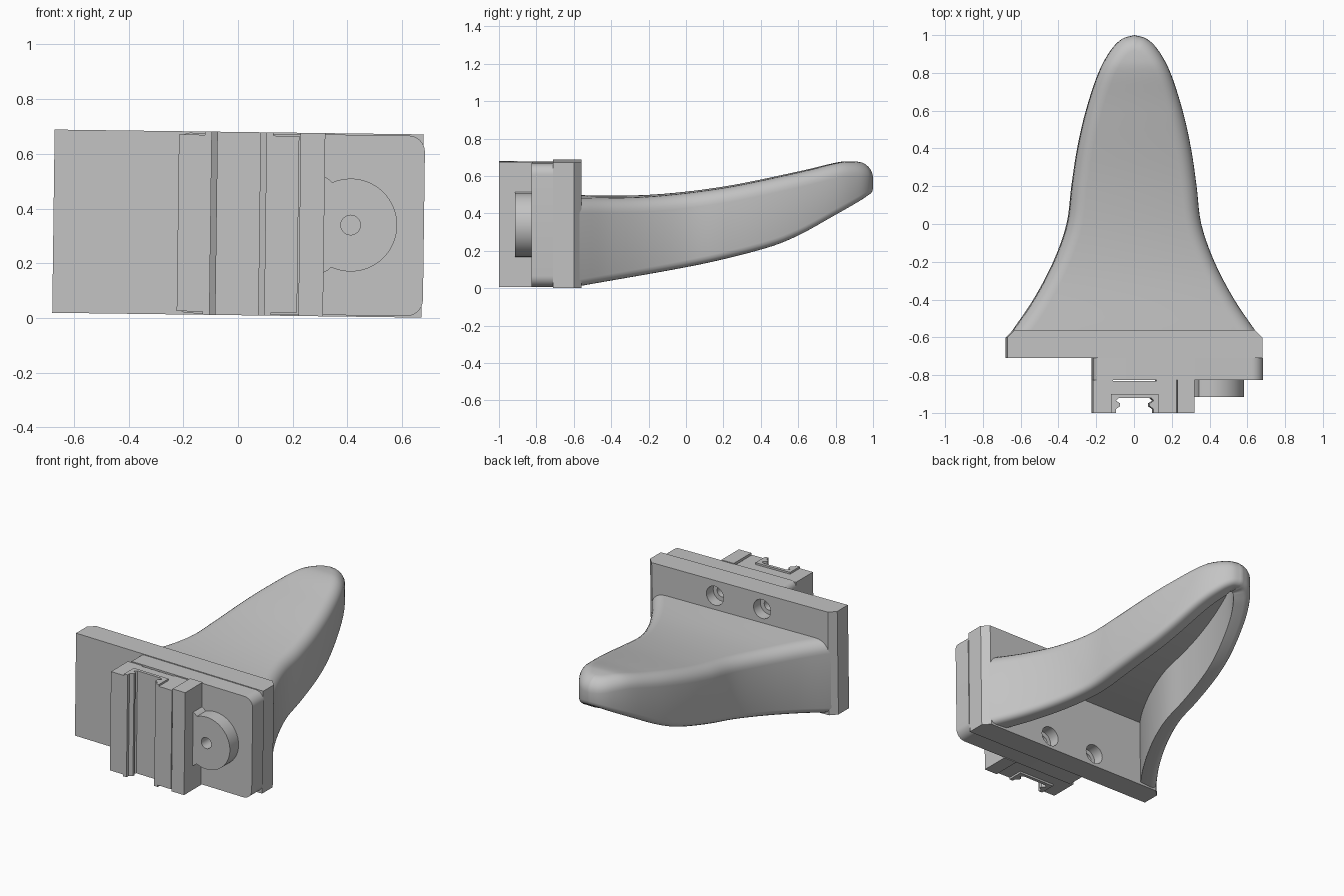
import bpy, bmesh, math
from mathutils import Matrix, Vector

if "Cube" in bpy.data.objects:
    bpy.data.objects.remove(bpy.data.objects["Cube"])

grey = bpy.data.materials.new("light_grey")
grey.use_nodes = True
colour = (0.55, 0.55, 0.55, 1)
grey.diffuse_color = colour
grey.node_tree.nodes["Principled BSDF"].inputs["Base Color"].default_value = colour

# The whole holder leans very slightly sideways
MID = 0.345
LEAN = (Matrix.Translation((0, 0, MID)) @ Matrix.Rotation(math.radians(0.75), 4, 'Y')
        @ Matrix.Translation((0, 0, -MID)))


def finish(name, bm, smooth=None):
    bmesh.ops.recalc_face_normals(bm, faces=bm.faces)
    bm.transform(LEAN)
    mesh = bpy.data.meshes.new(name)
    bm.to_mesh(mesh)
    bm.free()
    mesh.materials.append(grey)
    ob = bpy.data.objects.new(name, mesh)
    bpy.context.collection.objects.link(ob)
    if smooth:
        shade(ob, smooth)
    return ob


def activate(ob):
    bpy.ops.object.select_all(action='DESELECT')
    ob.select_set(True)
    bpy.context.view_layer.objects.active = ob


def shade(ob, degrees):
    activate(ob)
    bpy.ops.object.shade_smooth_by_angle(angle=math.radians(degrees))


def prism(name, outline, axis, low, high, smooth=None):
    """Extrude a flat outline along z (points are x, y) or y (points are x, z)."""
    bm = bmesh.new()
    place = (lambda p, h: (p[0], p[1], h)) if axis == 'z' else (lambda p, h: (p[0], h, p[1]))
    face = bm.faces.new([bm.verts.new(place(p, low)) for p in outline])
    new = bmesh.ops.extrude_face_region(bm, geom=[face])["geom"]
    shift = (0, 0, high - low) if axis == 'z' else (0, high - low, 0)
    bmesh.ops.translate(bm, vec=shift, verts=[v for v in new if isinstance(v, bmesh.types.BMVert)])
    return finish(name, bm, smooth)


def arc(cx, cy, r, start, end, steps):
    angles = [math.radians(start + (end - start) * i / steps) for i in range(steps + 1)]
    return [(cx + r * math.cos(a), cy + r * math.sin(a)) for a in angles]


def drill(ob, x, z, r, y0, y1):
    cutter = prism("cutter", arc(x, z, r, 0, 345, 23), 'y', y0, y1)
    cutter.hide_render = True
    mod = ob.modifiers.new("hole", 'BOOLEAN')
    mod.operation = 'DIFFERENCE'
    mod.solver = 'EXACT'
    mod.object = cutter
    activate(ob)
    bpy.ops.object.modifier_apply(modifier=mod.name)
    bpy.data.objects.remove(cutter)


def both_sides(half):
    return half + [(-x, y) for x, y in reversed(half)]


def spline(points, steps):
    """Smooth curve through the points."""
    p = [Vector(q) for q in points]
    p = [2 * p[0] - p[1]] + p + [2 * p[-1] - p[-2]]
    out = []
    for a, b, c, d in zip(p, p[1:], p[2:], p[3:]):
        for i in range(steps):
            t = i / steps
            out.append(b + (c - a) * t / 2 + (2 * a - 5 * b + 4 * c - d) * t * t / 2
                       + (3 * b - a - 3 * c + d) * t ** 3 / 2)
    return out + [p[-2]]


def height(curve, y):
    if y <= curve[0].x:
        return curve[0].y
    for a, b in zip(curve, curve[1:]):
        if y <= b.x:
            return a.y + (b.y - a.y) * (y - a.x) / (b.x - a.x)
    return curve[-1].y


# Back plate with chamfered ends and four counterbored screw holes
plate = prism("back_plate", both_sides([(0.675, -0.71), (0.675, -0.6), (0.635, -0.56)]),
              'z', 0.01, 0.68)
for x in (-0.16, 0.18):
    for z in (0.09, 0.58):
        drill(plate, x, z, 0.062, -0.63, -0.5)
        drill(plate, x, z, 0.034, -0.7, -0.5)
shade(plate, 30)

# Front slab with rounded corners
prism("front_slab", arc(-0.18, 0.055, 0.04, 180, 270, 8) + arc(0.62, 0.075, 0.06, -90, 0, 8)
      + arc(0.62, 0.615, 0.06, 0, 90, 8) + arc(-0.18, 0.635, 0.04, 90, 180, 8),
      'y', -0.825, -0.71, 30)

# Side wall, holder and slotted rail
prism("rail_wall", [(0.225, -1), (0.315, -1), (0.315, -0.82), (0.225, -0.82)], 'z', 0.01, 0.68)
prism("rail_holder", both_sides([(0.115, -0.832), (0.115, -0.825), (0.22, -0.825), (0.22, -1),
                                 (0.125, -1), (0.125, -0.9)]), 'z', 0.022, 0.668)
prism("slotted_rail", both_sides([(0.125, -0.9), (0.125, -1), (0.1, -1), (0.1, -0.98),
                                  (0.078, -0.965), (0.078, -0.95), (0.1, -0.935), (0.085, -0.92)]),
      'z', 0.01, 0.68)

# Round boss that flares into the wall, with a centre hole
boss = prism("round_boss", [(0.315, MID - 0.175), (0.33, MID - 0.167)]
             + arc(0.412, MID, 0.17, -114, 114, 40)
             + [(0.33, MID + 0.167), (0.315, MID + 0.175)], 'y', -0.915, -0.82)
drill(boss, 0.412, MID, 0.036, -1, -0.83)
shade(boss, 30)

# Hollow horn: plan outline plus top and bottom profiles
half = spline([(0.645, -0.57), (0.53, -0.4), (0.425, -0.2), (0.355, 0), (0.33, 0.2), (0.3, 0.4),
               (0.255, 0.6), (0.19, 0.8), (0.125, 0.92), (0.065, 0.98), (0, 1)], 5)
top = spline([(-0.6, 0.49), (-0.2, 0.495), (0.2, 0.54), (0.6, 0.622), (0.8, 0.67),
              (0.88, 0.678), (1, 0.67)], 8)
bottom = spline([(-0.57, 0.015), (0, 0.115), (0.4, 0.208), (0.6, 0.28), (0.8, 0.387),
                 (0.95, 0.468), (1, 0.495)], 8)
outline = half + [Vector((-p.x, p.y)) for p in reversed(half[:-1])]
count = len(outline)
normals = []
for i in range(count):
    t = outline[min(i + 1, count - 1)] - outline[max(i - 1, 0)]
    normals.append(Vector((-t.y, t.x)).normalized())

# Wall section, from the cavity roof round the rim to the top: inset, base curve, offset
WALL, RIM, ROUND = 0.1, 0.04, 0.08
section = [(WALL, top, -0.06), (WALL, bottom, 0)]
section += [(RIM - RIM * math.sin(a), bottom, RIM - RIM * math.cos(a))
            for a in [math.pi / 8 * k for k in range(5)]]
section += [(ROUND - ROUND * math.cos(a), top, ROUND * math.sin(a) - ROUND)
            for a in [math.pi / 12 * k for k in range(7)]]

bm = bmesh.new()
rings = []
for inset, curve, offset in section:
    ring = []
    for p, n in zip(outline, normals):
        q = p + n * inset
        # Keep each half of the wall on its own side near the tip
        q.x = max(q.x, 0) if p.x > 0 else min(q.x, 0)
        ring.append(bm.verts.new((q.x, q.y, height(curve, p.y if curve is bottom else q.y) + offset)))
    rings.append(ring)
for a, b in zip(rings, rings[1:]):
    for i in range(count - 1):
        bm.faces.new((a[i], a[i + 1], b[i + 1], b[i]))
for ring in (rings[0], rings[-1]):
    for i in range(count // 2):
        j = count - 1 - i
        corners = [ring[i], ring[i + 1], ring[j - 1], ring[j]]
        bm.faces.new(list(dict.fromkeys(corners)))
finish("hollow_horn", bm, 40)
